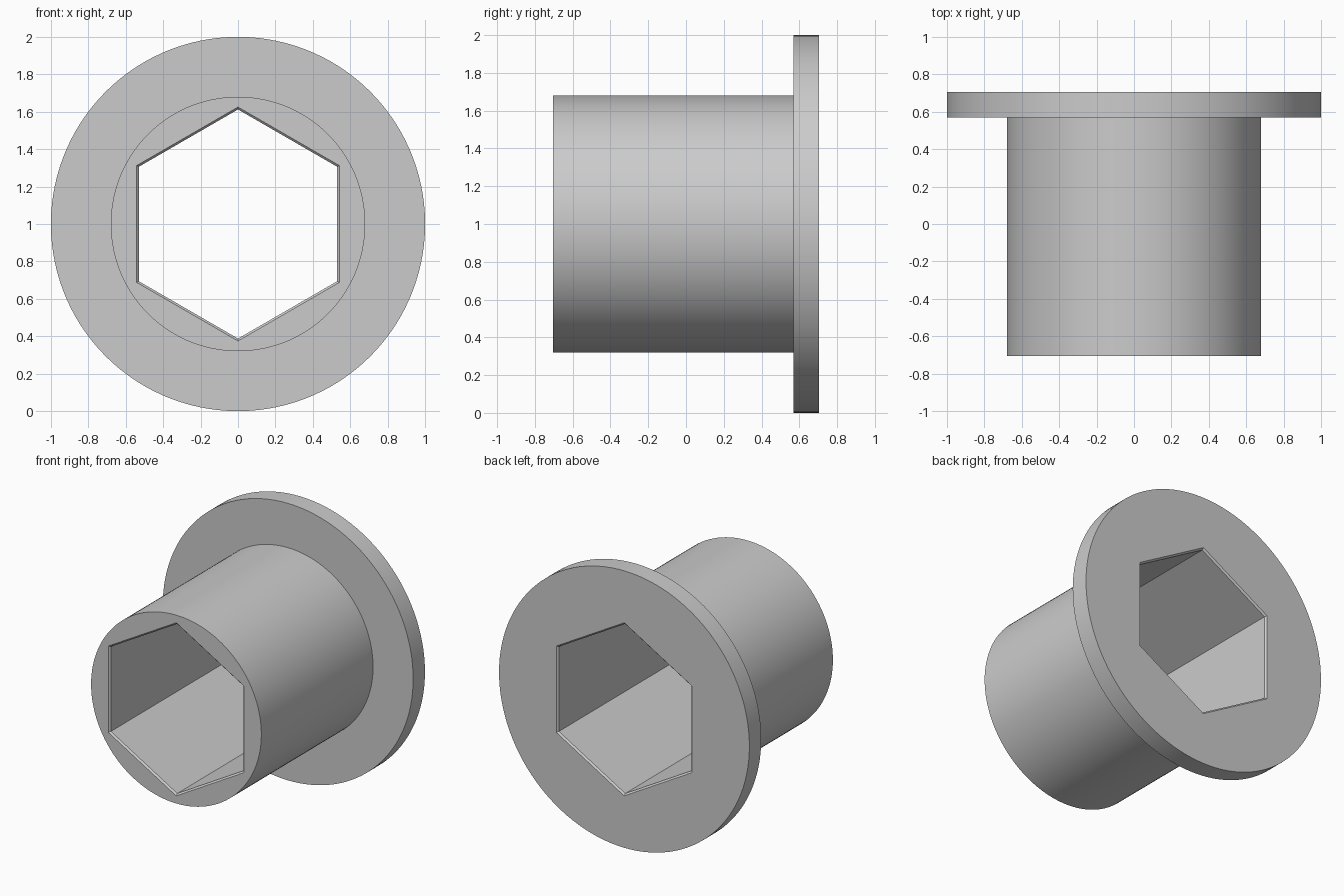
import bpy, bmesh
from math import sin, cos, pi, radians

cube = bpy.data.objects.get("Cube")
if cube:
    bpy.data.objects.remove(cube, do_unlink=True)

SEGMENTS = 120
CENTRE_Z = 1.0
HALF = 0.705
FLANGE_Y = 0.57
BARREL_R, FLANGE_R = 0.68, 1.0
BORE_R, MOUTH_R, CHAMFER = 0.612, 0.625, 0.012

grey = bpy.data.materials.new("plain_grey")
grey.use_nodes = True
colour = (0.6, 0.6, 0.6, 1)
grey.diffuse_color = colour
grey.node_tree.nodes["Principled BSDF"].inputs["Base Color"].default_value = colour


def ring(bm, y, radius, hexagonal):
    """Loop around the y axis: a circle, or a hexagon with corners at top and bottom."""
    verts = []
    for i in range(SEGMENTS):
        a = 2 * pi * i / SEGMENTS
        r = radius
        if hexagonal:
            r *= cos(pi / 6) / cos(a % (pi / 3) - pi / 6)
        verts.append(bm.verts.new((r * sin(a), y, CENTRE_Z + r * cos(a))))
    return verts


# Closed section: outside from front to back, then back through the hexagonal bore
section = [
    (-HALF, BARREL_R, False),
    (FLANGE_Y, BARREL_R, False),
    (FLANGE_Y, FLANGE_R, False),
    (HALF, FLANGE_R, False),
    (HALF, MOUTH_R, True),
    (HALF - CHAMFER, BORE_R, True),
    (CHAMFER - HALF, BORE_R, True),
    (-HALF, MOUTH_R, True),
]

bm = bmesh.new()
rings = [ring(bm, *s) for s in section]
for a, b in zip(rings, rings[1:] + rings[:1]):
    for i in range(SEGMENTS):
        j = (i + 1) % SEGMENTS
        bm.faces.new((a[i], a[j], b[j], b[i]))
bmesh.ops.recalc_face_normals(bm, faces=bm.faces)

mesh = bpy.data.meshes.new("flanged_hex_bushing")
bm.to_mesh(mesh)
bm.free()
mesh.materials.append(grey)
bushing = bpy.data.objects.new("flanged_hex_bushing", mesh)
bpy.context.collection.objects.link(bushing)

# Smooth round walls with crisp rims and bore corners
bpy.ops.object.select_all(action='DESELECT')
bushing.select_set(True)
bpy.context.view_layer.objects.active = bushing
bpy.ops.object.shade_smooth_by_angle(angle=radians(30))
